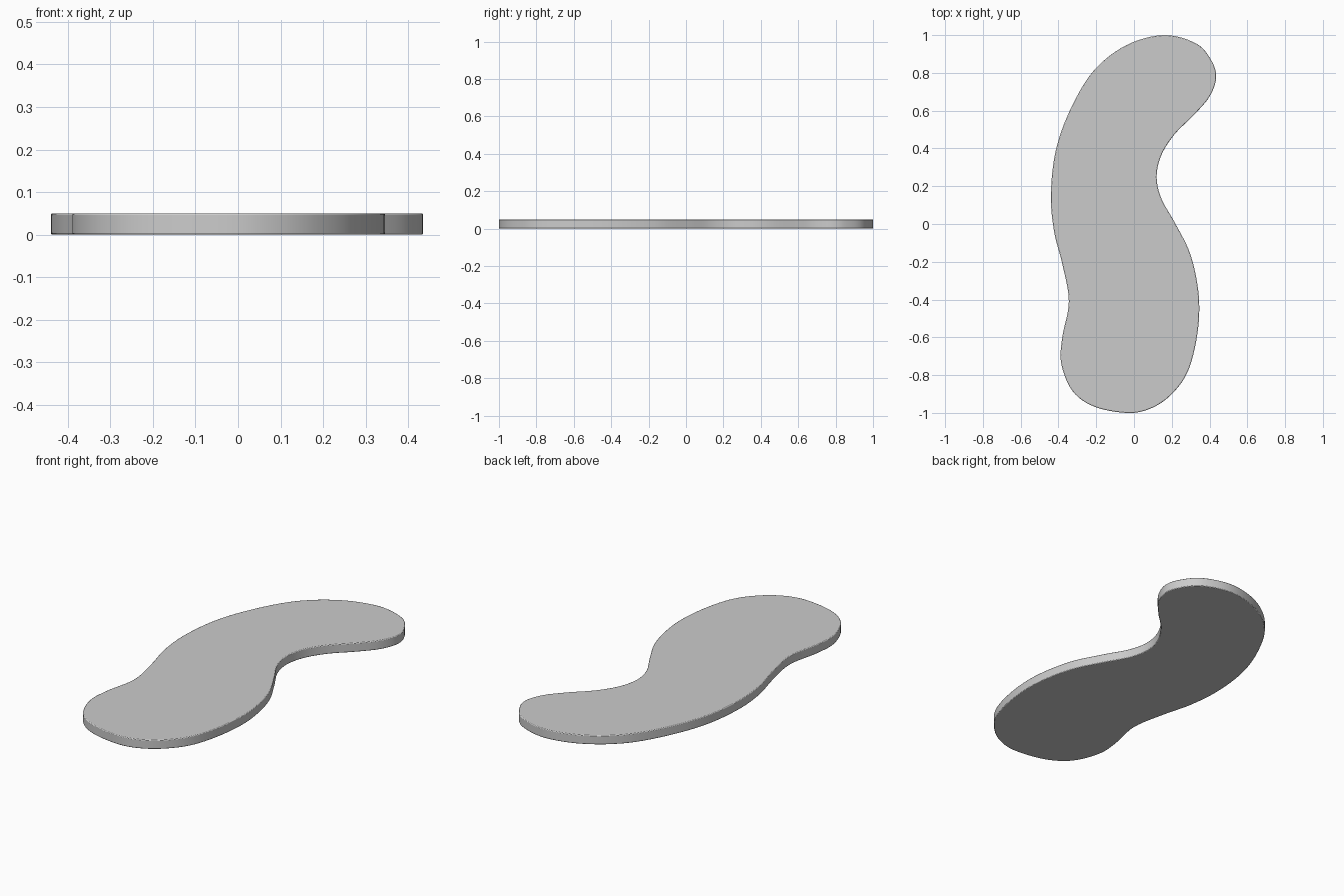
import bpy, bmesh
from mathutils import Vector

if "Cube" in bpy.data.objects:
    bpy.data.objects.remove(bpy.data.objects["Cube"])

THICKNESS = 0.05
STEPS = 6

# Outline of the slab seen from above, clockwise from the top
outline = [(0.16, 1.0), (0.33, 0.955), (0.41, 0.865), (0.435, 0.775), (0.40, 0.675),
           (0.32, 0.58), (0.215, 0.475), (0.145, 0.365), (0.12, 0.25), (0.145, 0.135),
           (0.22, 0.0), (0.30, -0.165), (0.343, -0.38), (0.335, -0.585), (0.283, -0.785),
           (0.19, -0.91), (0.08, -0.98), (-0.04, -1.0), (-0.21, -0.967), (-0.325, -0.885),
           (-0.385, -0.74), (-0.38, -0.60), (-0.345, -0.41), (-0.38, -0.21), (-0.423, -0.04),
           (-0.44, 0.155), (-0.415, 0.385), (-0.34, 0.60), (-0.215, 0.81), (-0.04, 0.947)]


def smooth_loop(points, steps):
    """Closed Catmull-Rom curve through the points."""
    pts = [Vector(p) for p in points]
    n = len(pts)
    result = []
    for i in range(n):
        a, b, c, d = (pts[(i + k) % n] for k in (-1, 0, 1, 2))
        for s in range(steps):
            t = s / steps
            result.append(0.5 * (2 * b + (c - a) * t + (2 * a - 5 * b + 4 * c - d) * t ** 2
                                 + (3 * b - a - 3 * c + d) * t ** 3))
    return result


# Flat slab extruded from the outline
bm = bmesh.new()
face = bm.faces.new([bm.verts.new((p.x, p.y, 0)) for p in smooth_loop(outline, STEPS)])
top = bmesh.ops.extrude_face_region(bm, geom=[face], use_keep_orig=True)["geom"]
bmesh.ops.translate(bm, vec=(0, 0, THICKNESS),
                    verts=[g for g in top if isinstance(g, bmesh.types.BMVert)])
bmesh.ops.recalc_face_normals(bm, faces=bm.faces)
mesh = bpy.data.meshes.new("curved_slab")
bm.to_mesh(mesh)
bm.free()
slab = bpy.data.objects.new("curved_slab", mesh)
bpy.context.collection.objects.link(slab)

# Softly rounded rims
bevel = slab.modifiers.new("rim_rounding", 'BEVEL')
bevel.width = 0.004
bevel.segments = 2
bevel.limit_method = 'ANGLE'

bpy.context.view_layer.objects.active = slab
slab.select_set(True)
bpy.ops.object.shade_smooth_by_angle()
